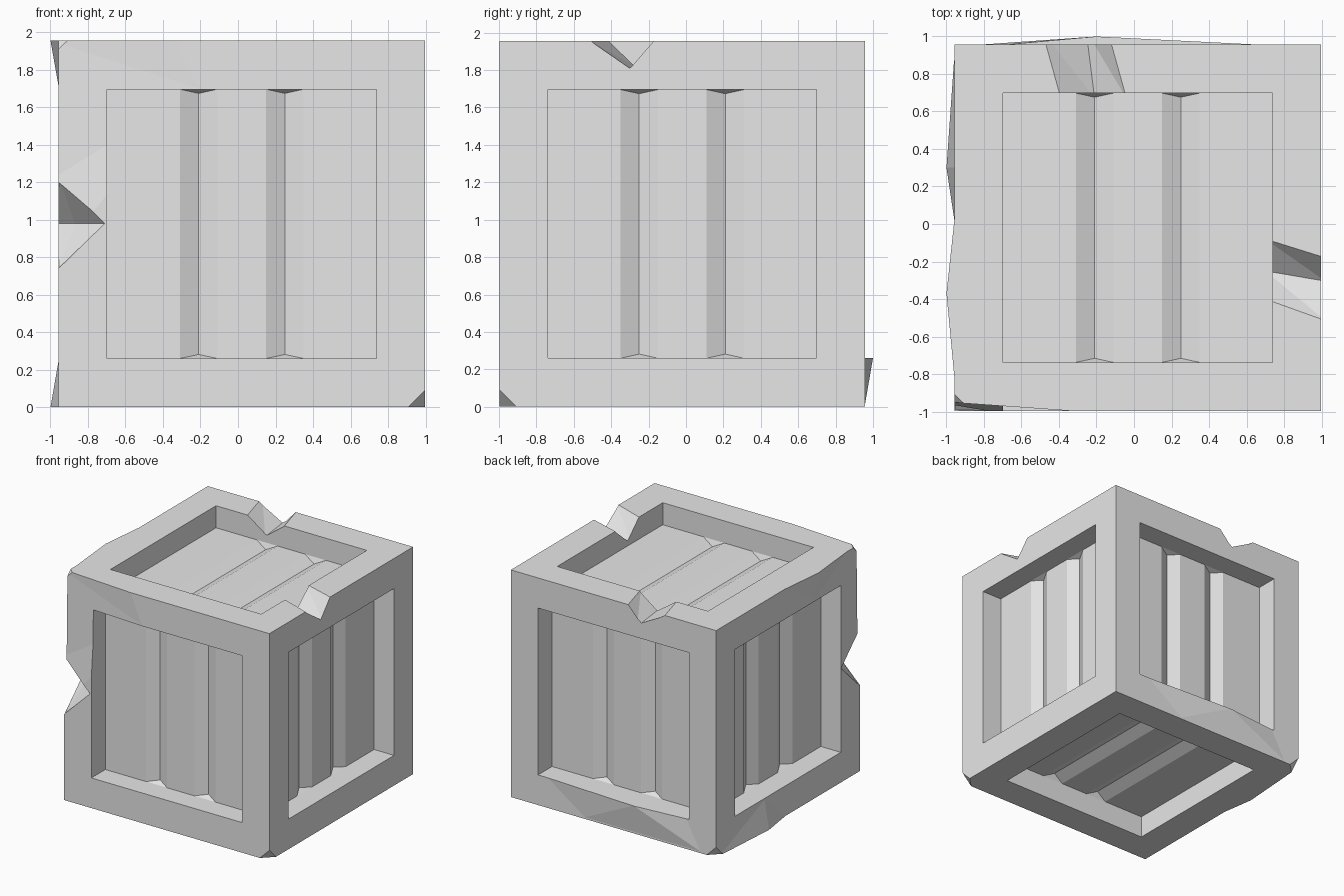
import bpy, bmesh
from mathutils import Vector

if "Cube" in bpy.data.objects:
    bpy.data.objects.remove(bpy.data.objects["Cube"])

C = Vector((0.02, -0.02, 0.9775))   # crate body centre
H = 0.9775                          # half size of body
W = 0.718                           # half size of recessed window
D = 0.19                            # recess depth

grey = bpy.data.materials.new("crate_grey")
grey.diffuse_color = (0.8, 0.8, 0.8, 1)
grey.use_nodes = True
grey.node_tree.nodes["Principled BSDF"].inputs["Base Color"].default_value = grey.diffuse_color


def to_object(name, bm):
    bmesh.ops.recalc_face_normals(bm, faces=bm.faces[:])
    me = bpy.data.meshes.new(name)
    bm.to_mesh(me)
    bm.free()
    me.materials.append(grey)
    ob = bpy.data.objects.new(name, me)
    bpy.context.collection.objects.link(ob)
    return ob


def hull(name, pts):
    bm = bmesh.new()
    for p in pts:
        bm.verts.new(p)
    r = bmesh.ops.convex_hull(bm, input=bm.verts[:])
    loose = [v for v in bm.verts if not v.link_faces]
    bmesh.ops.delete(bm, geom=loose, context='VERTS')
    return to_object(name, bm)


def boolean(target, tool, operation):
    m = target.modifiers.new("bool", 'BOOLEAN')
    m.operation, m.solver, m.object = operation, 'EXACT', tool
    dg = bpy.context.evaluated_depsgraph_get()
    me = bpy.data.meshes.new_from_object(target.evaluated_get(dg))
    target.modifiers.clear()
    target.data = me
    bpy.data.objects.remove(tool)


def recess(n, u, v):
    """Window cutter whose floor has two grooves with sloped ends."""
    n, u, v = Vector(n), Vector(u), Vector(v)
    sec = [(-W, -.15), (W, -.15), (W, D), (.33, D), (.23, D + .05), (.13, D),
           (-.13, D), (-.23, D + .05), (-.33, D), (-W, D)]
    bm = bmesh.new()
    ends = []
    for s in (-1, 1):
        ends.append([bm.verts.new(C + n * (H - d) + u * a + v * s * (W - .022 if d > D else W))
                     for a, d in sec])
    for i in range(len(sec)):
        j = (i + 1) % len(sec)
        bm.faces.new((ends[0][i], ends[0][j], ends[1][j], ends[1][i]))
    for e in ends:
        bm.faces.new([e[i] for i in range(len(sec)) if i not in (4, 7)])
        bm.faces.new(e[3:6])
        bm.faces.new(e[6:9])
    return to_object("recess_cutter", bm)


# Solid crate body
bm = bmesh.new()
bmesh.ops.create_cube(bm, size=2 * H)
bmesh.ops.translate(bm, vec=C, verts=bm.verts[:])
crate = to_object("crate", bm)

# Swollen frame boards: one at the back bottom, two on the left
back = [(-.84, 0), (.32, 0), (-.70, .262), (.70, .262)]
boolean(crate, hull("back_bulge", [(-.2, 1.0, .262)] + [(x, y, z) for x, z in back for y in (.955, .85)]), 'UNION')
for apex, zc, zi, y0, y1 in ((.3, 0, .26, 0, .94), (-.37, 1.955, 1.70, -.85, .05)):
    boolean(crate, hull("left_bulge", [(-1.0, apex, zc)] + [
        (x, y, z) for x in (-.955, -.85) for y, z in ((y0, zc), (y1, zc), (apex, zi))]), 'UNION')

# Recessed panels on all six sides
X, Y, Z = (1, 0, 0), (0, 1, 0), (0, 0, 1)
for n, u, v in ((Y, X, Z), (X, Y, Z), (Z, X, Y)):
    for s in (-1, 1):
        boolean(crate, recess([s * c for c in n], u, v), 'DIFFERENCE')

# V notches in the top frame: right board and back board
T = 1.955
right = [(.70, -.40, T), (.70, -.08, T), (.70, -.25, 1.81),
         (1.02, -.515, T), (1.02, -.18, T), (1.02, -.305, 1.81)]
rear = [(-.39, .67, T), (-.04, .67, T), (-.21, .67, 1.83),
        (-.49, 1.03, T), (-.14, 1.03, T), (-.255, 1.03, 1.83)]
for name, pts in (("right_notch", right), ("rear_notch", rear)):
    lifted = [(x, y, T + .1) for x, y, z in pts if z == T]
    boolean(crate, hull(name, pts + lifted), 'DIFFERENCE')

# Worn plane at the upper left of the front
worn = [(-.32, -.998, 1.96), (-.21, -.998, 1.70), (-1.02, -.948, 1.96),
        (-1.02, -.96, 1.2), (-1.02, -.998, .75)]
boolean(crate, hull("worn_plane", worn + [(x, -1.1, z) for x, y, z in worn]), 'DIFFERENCE')

# Dent in the front left upright edge
boolean(crate, hull("edge_dent", [(-.955, -.99, 1.22), (-.955, -.99, .74), (-.71, -.998, .98),
                                  (-.87, -.82, .98), (-.96, -.74, .98), (-1.05, -.8, .98),
                                  (-.75, -1.1, .98), (-1.05, -1.1, 1.25), (-1.05, -1.1, .71)]), 'DIFFERENCE')

# Chipped corners
o, a, b = -.06, .09, .066
shape = [(o, o, o), (a, o, o), (o, a, o), (o, o, a), (a, 0, 0), (0, a, 0), (0, 0, a),
         (b, b, o), (b, o, b), (o, b, b)]
for sx, sy, sz in ((1, -1, -1), (-1, 1, -1), (-1, -1, 1)):
    corner = C + Vector((sx, sy, sz)) * H
    pts = [corner - Vector((sx * p[0], sy * p[1], sz * p[2])) for p in shape]
    boolean(crate, hull("corner_chip", pts), 'DIFFERENCE')

# Flat faces, single colour
crate.data.materials.clear()
crate.data.materials.append(grey)
for f in crate.data.polygons:
    f.use_smooth = False
    f.material_index = 0
